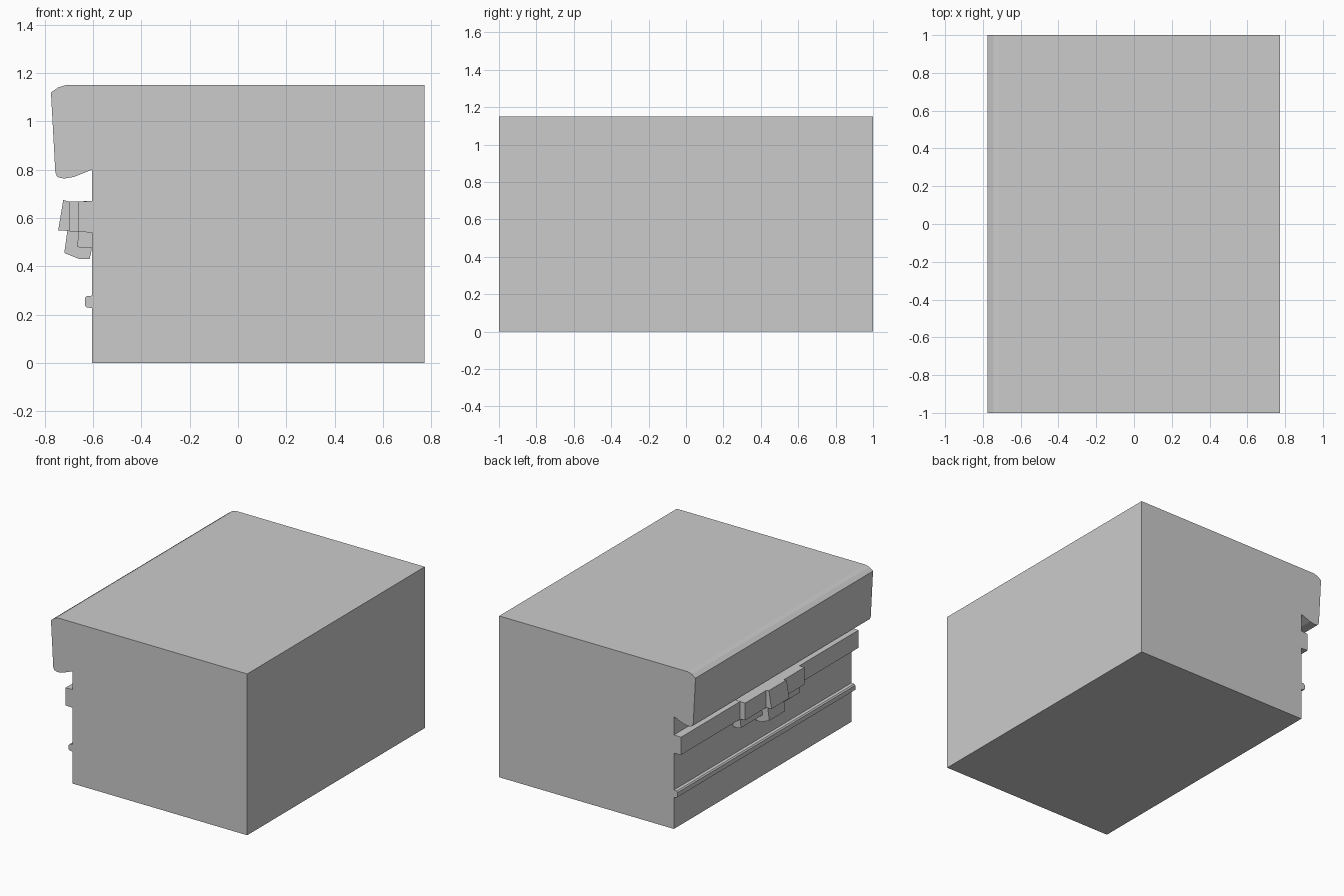
import bpy
import bmesh

if "Cube" in bpy.data.objects:
    bpy.data.objects.remove(bpy.data.objects["Cube"])

WALL = -0.605   # x of the detailed side of the body


def extrude_y(name, profile, half):
    """Solid from an (x, z) outline, extruded from y=-half to y=+half."""
    bm = bmesh.new()
    face = bm.faces.new([bm.verts.new((x, -half, z)) for x, z in profile])
    res = bmesh.ops.extrude_face_region(bm, geom=[face])
    moved = [v for v in res["geom"] if isinstance(v, bmesh.types.BMVert)]
    bmesh.ops.translate(bm, vec=(0, 2 * half, 0), verts=moved)
    bmesh.ops.recalc_face_normals(bm, faces=bm.faces[:])
    mesh = bpy.data.meshes.new(name)
    bm.to_mesh(mesh)
    bm.free()
    obj = bpy.data.objects.new(name, mesh)
    bpy.context.collection.objects.link(obj)
    return obj


# Main box
extrude_y("body", [(WALL, 0), (0.773, 0), (0.773, 1.15), (WALL, 1.15)], 1.0)

# Rounded overhanging lip along the top
extrude_y("top_lip", [(WALL, 1.15), (-0.715, 1.15), (-0.745, 1.141),
                      (-0.775, 1.12), (-0.757, 0.79), (-0.75, 0.772),
                      (-0.735, 0.765), (-0.715, 0.764), (-0.68, 0.77),
                      (WALL, 0.80)], 1.0)

# Full-length middle band and thin lower strip
extrude_y("middle_band", [(WALL, 0.67), (-0.66, 0.668),
                          (-0.66, 0.542), (WALL, 0.54)], 1.0)
extrude_y("lower_strip", [(WALL, 0.278), (-0.627, 0.276), (-0.635, 0.268),
                          (-0.635, 0.236), (-0.627, 0.23), (WALL, 0.226)], 1.0)

# Raised latch plate with its lower apron
extrude_y("latch_plate", [(WALL, 0.67), (-0.70, 0.668),
                          (-0.70, 0.545), (WALL, 0.54)], 0.333)
extrude_y("latch_apron", [(WALL, 0.54), (-0.66, 0.542), (-0.667, 0.482),
                          (-0.65, 0.475), (WALL, 0.475)], 0.333)

# Central latch block and the catch beneath it
extrude_y("latch_block", [(WALL, 0.668), (-0.70, 0.668), (-0.724, 0.674),
                          (-0.745, 0.549), (WALL, 0.54)], 0.1)
extrude_y("latch_catch", [(WALL, 0.545), (-0.707, 0.547), (-0.72, 0.455),
                          (-0.655, 0.429), (-0.615, 0.429),
                          (WALL, 0.475)], 0.09)
